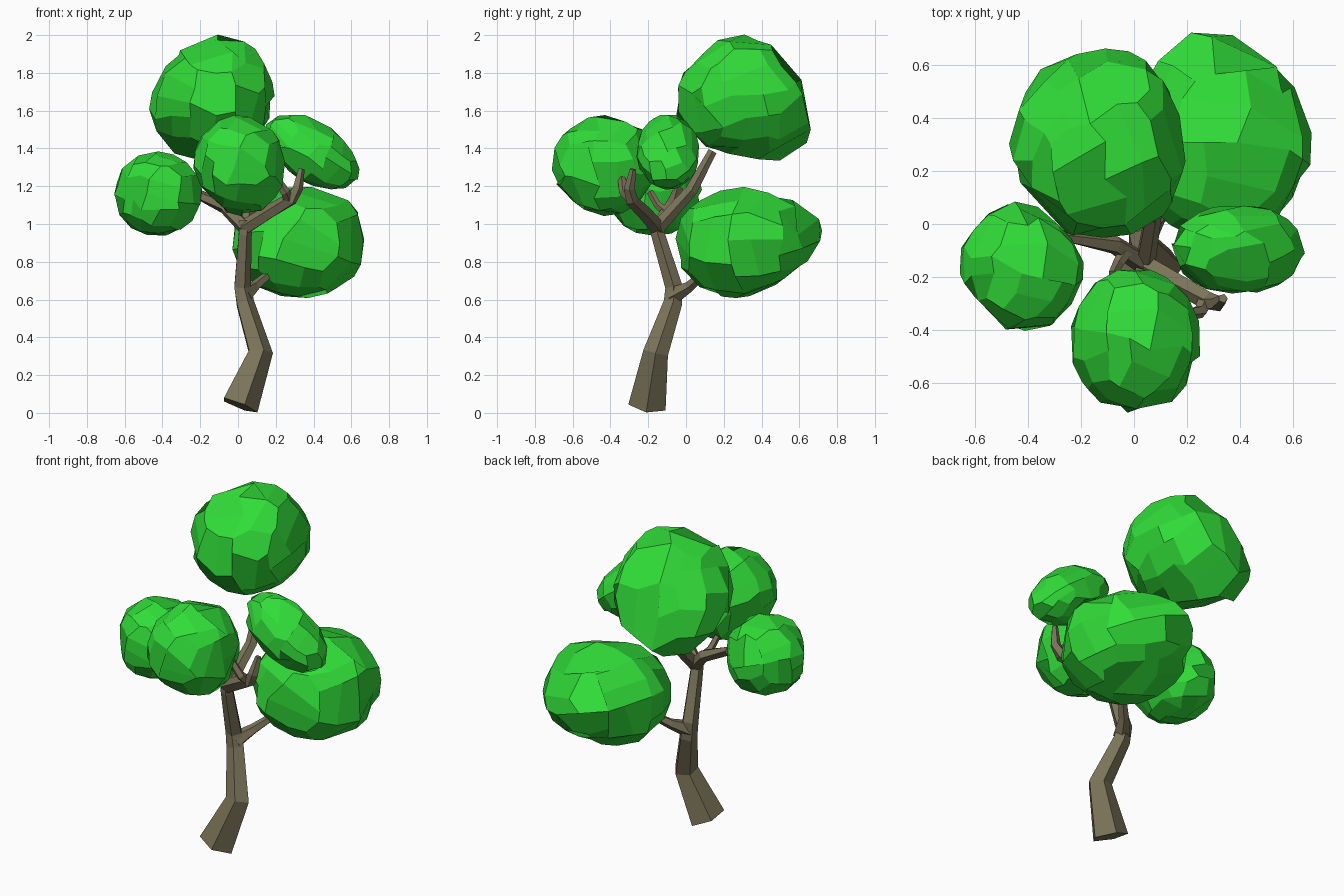
import bpy, bmesh, math, random
from mathutils import Vector, Matrix

if "Cube" in bpy.data.objects:
    bpy.data.objects.remove(bpy.data.objects["Cube"])

random.seed(4)


def material(name, color):
    m = bpy.data.materials.new(name)
    m.diffuse_color = (*color, 1)
    m.use_nodes = True
    m.node_tree.nodes["Principled BSDF"].inputs["Base Color"].default_value = m.diffuse_color
    return m


leaf_mat = material("leaf_green", (0.03, 0.72, 0.04))
bark_mat = material("bark", (0.20, 0.175, 0.10))


def finish(bm, name, mat):
    bmesh.ops.recalc_face_normals(bm, faces=bm.faces)
    me = bpy.data.meshes.new(name)
    bm.to_mesh(me)
    bm.free()
    me.materials.append(mat)
    ob = bpy.data.objects.new(name, me)
    bpy.context.collection.objects.link(ob)
    return ob


def leaf_clump(name, center, radii, pulls=(), tilt=0):
    """Irregular faceted ball; each pull drags the surface in or out to a point."""
    c, r = Vector(center), Vector(radii)
    rot = Matrix.Rotation(math.radians(tilt), 3, 'Y')
    bm = bmesh.new()
    bmesh.ops.create_cube(bm, size=2)
    bmesh.ops.subdivide_edges(bm, edges=bm.edges, cuts=3, use_grid_fill=True)
    spin = Matrix.Rotation(random.uniform(0, 1.5), 3, 'Z') @ Matrix.Rotation(0.3, 3, 'X')
    targets = []
    for p in pulls:
        d = rot.inverted() @ (Vector(p) - c)
        targets.append(Vector((d.x / r.x, d.y / r.y, d.z / r.z)))
    for v in bm.verts:
        # even out the cube grid, then jitter it along the ball
        n = spin @ Vector([math.tan(a * math.pi / 4) for a in v.co]).normalized()
        n = (n + Vector([random.uniform(-0.1, 0.1) for _ in range(3)])).normalized()
        k = 1.0
        for q in targets:
            k += (q.length - 1) * max(0, n.dot(q.normalized())) ** 7
        v.co = c + rot @ Vector((n.x * r.x, n.y * r.y, n.z * r.z)) * k
    # merge nearly flat neighbours into larger facets
    bmesh.ops.dissolve_limit(bm, angle_limit=math.radians(13), verts=bm.verts, edges=bm.edges)
    finish(bm, name, leaf_mat)


def tube(bm, pts, rads, sides=5):
    """Tapered faceted limb through the points."""
    pts = [Vector(p) for p in pts]
    rings = []
    for i, p in enumerate(pts):
        d = (pts[min(i + 1, len(pts) - 1)] - pts[max(i - 1, 0)]).normalized()
        ref = Vector((1, 0, 0)) if abs(d.x) < 0.8 else Vector((0, 0, 1))
        u = (ref - d * ref.dot(d)).normalized()
        w = d.cross(u)
        ring = []
        for s in range(sides):
            a = math.tau * s / sides
            ring.append(bm.verts.new(p + (u * math.cos(a) + w * math.sin(a)) * rads[i]))
        rings.append(ring)
    for a, b in zip(rings, rings[1:]):
        for s in range(sides):
            t = (s + 1) % sides
            bm.faces.new((a[s], a[t], b[t], b[s]))
    bm.faces.new(rings[0][::-1])
    bm.faces.new(rings[-1])


# trunk
bm = bmesh.new()
tube(bm, [(0.005, -0.205, 0.04), (0.115, -0.16, 0.32), (0.035, -0.07, 0.58),
          (0.02, -0.065, 0.67), (0.035, -0.15, 0.95), (0.035, -0.155, 1.02)],
     [0.105, 0.07, 0.052, 0.048, 0.038, 0.036])
finish(bm, "trunk", bark_mat)

# branches
branches = {
    "branch_low": ([(0.03, -0.07, 0.62), (0.09, 0.02, 0.67), (0.17, 0.10, 0.74)],
                   [0.05, 0.03, 0.022]),
    "branch_right": ([(0.035, -0.15, 0.98), (0.16, -0.22, 1.06), (0.28, -0.29, 1.13),
                      (0.315, -0.30, 1.19), (0.335, -0.28, 1.29)],
                     [0.042, 0.04, 0.036, 0.03, 0.018]),
    "branch_right_twig": ([(0.27, -0.28, 1.12), (0.25, -0.33, 1.17), (0.20, -0.34, 1.24)],
                          [0.03, 0.026, 0.022]),
    "branch_back": ([(0.04, -0.15, 0.98), (0.07, 0.03, 1.18), (0.05, 0.14, 1.385)],
                    [0.04, 0.034, 0.024]),
    "branch_left": ([(0.04, -0.15, 0.98), (-0.07, -0.08, 1.09), (-0.26, -0.04, 1.18)],
                    [0.042, 0.036, 0.026]),
    "branch_left_twig": ([(-0.03, -0.10, 1.06), (-0.06, -0.15, 1.10), (-0.08, -0.19, 1.17)],
                         [0.028, 0.022, 0.018]),
}
for name, (pts, rads) in branches.items():
    bm = bmesh.new()
    tube(bm, pts, rads)
    finish(bm, name, bark_mat)

# leaf clumps
leaf_clump("leaves_top", (-0.115, 0.265, 1.69), (0.31, 0.34, 0.32),
           [(-0.46, 0.33, 1.58), (-0.28, 0.58, 1.39), (0.02, 0.63, 1.56),
            (-0.28, 0.40, 1.86), (-0.11, 0.06, 1.87)])
leaf_clump("leaves_front", (0.005, -0.44, 1.305), (0.25, 0.275, 0.27),
           [(-0.14, -0.44, 1.14), (0.0, -0.60, 1.12), (0.0, -0.24, 1.52)])
leaf_clump("leaves_left", (-0.425, -0.165, 1.16), (0.24, 0.26, 0.225),
           [(-0.56, -0.31, 1.16), (-0.29, 0.0, 1.16), (-0.56, 0.03, 1.16), (-0.28, -0.36, 1.16)])
leaf_clump("leaves_right", (0.39, -0.095, 1.38), (0.285, 0.17, 0.16),
           [(0.41, -0.095, 1.56), (0.60, -0.095, 1.39), (0.20, -0.095, 1.37)], tilt=30)
leaf_clump("leaves_low", (0.315, 0.305, 0.9), (0.35, 0.37, 0.295),
           [(0.25, 0.73, 0.97), (0.58, 0.30, 1.13), (0.31, 0.54, 0.73),
            (0.61, 0.20, 0.73), (0.31, 0.12, 0.64)])
